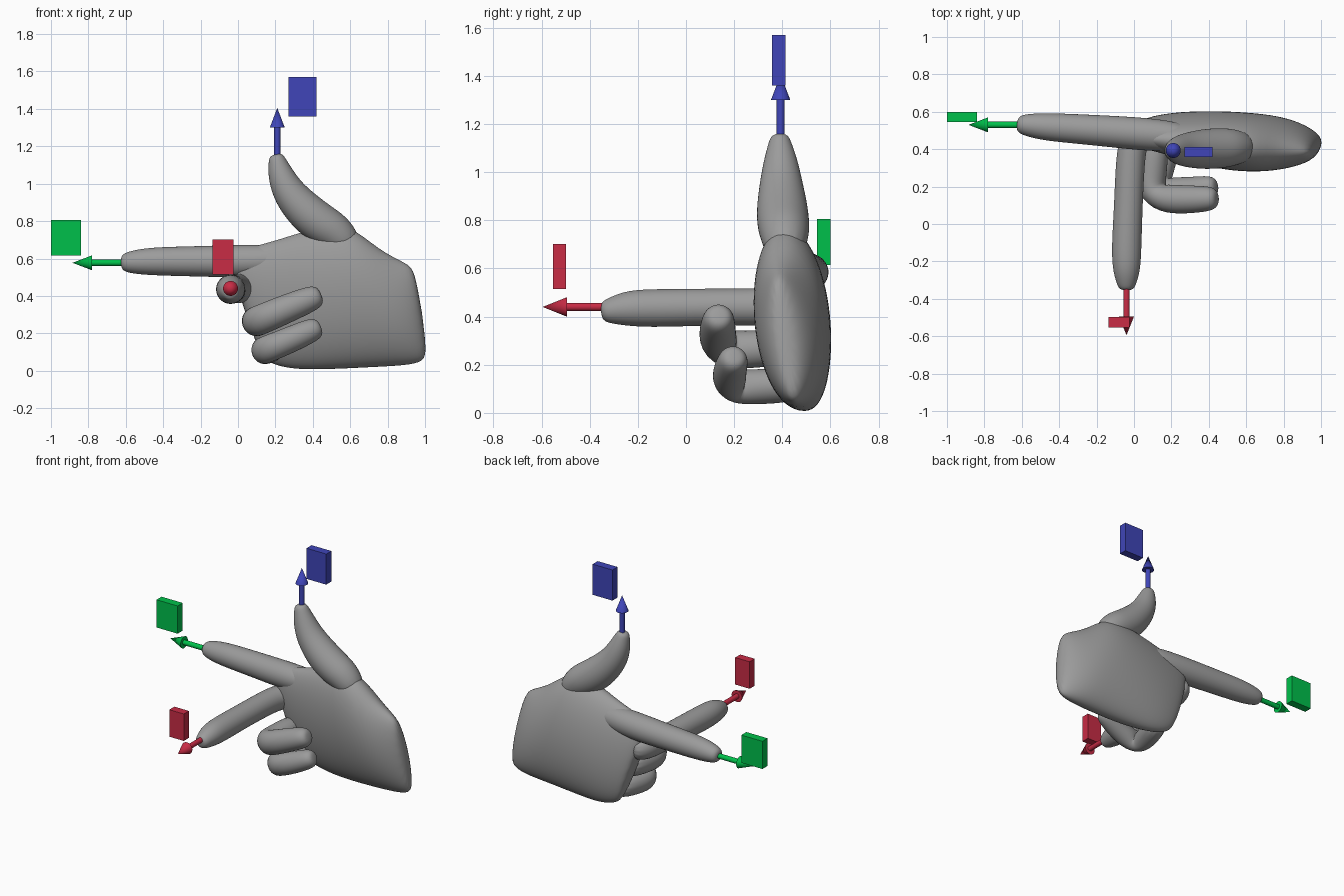
import bpy, bmesh
from math import cos, sin, tau
from mathutils import Vector

if "Cube" in bpy.data.objects:
    bpy.data.objects.remove(bpy.data.objects["Cube"])


def material(name, rgb):
    m = bpy.data.materials.new(name)
    m.use_nodes = True
    m.diffuse_color = (*rgb, 1)
    m.node_tree.nodes["Principled BSDF"].inputs["Base Color"].default_value = (*rgb, 1)
    return m


grey = material("hand grey", (0.33, 0.33, 0.33))
green = material("green", (0.0, 0.53, 0.07))
blue = material("blue", (0.05, 0.06, 0.48))
red = material("red", (0.58, 0.025, 0.06))


def finish(name, bm, mat):
    bmesh.ops.recalc_face_normals(bm, faces=bm.faces)
    mesh = bpy.data.meshes.new(name)
    bm.to_mesh(mesh)
    bm.free()
    mesh.materials.append(mat)
    obj = bpy.data.objects.new(name, mesh)
    bpy.context.collection.objects.link(obj)
    return obj


def loft(name, rings):
    """Skin a row of closed rings, cap both ends and smooth the result."""
    bm = bmesh.new()
    rows = [[bm.verts.new(p) for p in ring] for ring in rings]
    n = len(rows[0])
    for a, b in zip(rows, rows[1:]):
        for i in range(n):
            j = (i + 1) % n
            bm.faces.new((a[i], a[j], b[j], b[i]))
    bm.faces.new(rows[0])
    bm.faces.new(rows[-1])
    for f in bm.faces:
        f.smooth = True
    obj = finish(name, bm, grey)
    obj.modifiers.new("smooth", "SUBSURF").levels = 2
    obj.modifiers["smooth"].render_levels = 2


def finger(name, stations):
    """Round tube through (x, y, z, radius) stations with a rounded tip."""
    pts = [Vector(s[:3]) for s in stations]
    radii = [s[3] for s in stations]
    tip = (pts[-1] - pts[-2]).normalized()
    pts += [pts[-1] + tip * radii[-1] * 0.55, pts[-1] + tip * radii[-1] * 0.8]
    radii += [radii[-1] * 0.8, radii[-1] * 0.45]
    rings, side, last = [], None, None
    for i, (p, r) in enumerate(zip(pts, radii)):
        t = (pts[min(i + 1, len(pts) - 1)] - pts[max(i - 1, 0)]).normalized()
        if side is None:
            side = t.orthogonal().normalized()
        else:
            side = last.rotation_difference(t) @ side
        last = t
        up = t.cross(side)
        rings.append([p + (side * cos(k * tau / 14) + up * sin(k * tau / 14)) * r * 1.03
                      for k in range(14)])
    loft(name, rings)


# Palm: slanted lens sections from knuckles to wrist
# (low x, low z, high x, high z, centre y, half thickness)
sections = [
    (0.11, 0.10, -0.06, 0.60, 0.495, 0.05),
    (0.15, 0.04, 0.0, 0.65, 0.49, 0.085),
    (0.28, 0.00, 0.20, 0.70, 0.48, 0.12),
    (0.48, 0.00, 0.40, 0.77, 0.45, 0.155),
    (0.68, 0.01, 0.59, 0.80, 0.435, 0.16),
    (0.86, 0.02, 0.75, 0.65, 0.43, 0.14),
    (0.975, 0.035, 0.90, 0.58, 0.42, 0.09),
    (1.02, 0.08, 0.95, 0.54, 0.41, 0.035),
]
palm = []
for lx, lz, hx, hz, yc, hy in sections:
    ring = []
    for k in range(18):
        c, s = cos(k * tau / 18), sin(k * tau / 18)
        f = (1 + c) / 2
        ring.append((lx + (hx - lx) * f, yc + hy * s - 0.03 * c, lz + (hz - lz) * f))
    palm.append(ring)
loft("palm", palm)

# Fingers
finger("index_finger", [
    (0.32, 0.46, 0.60, 0.06), (0.18, 0.47, 0.59, 0.085), (0.0, 0.485, 0.585, 0.088),
    (-0.25, 0.505, 0.585, 0.08), (-0.48, 0.52, 0.585, 0.075), (-0.58, 0.53, 0.58, 0.058)])
finger("middle_finger", [
    (0.06, 0.52, 0.44, 0.07), (0.0, 0.46, 0.44, 0.08), (-0.02, 0.35, 0.44, 0.078),
    (-0.03, 0.1, 0.44, 0.076), (-0.04, -0.12, 0.435, 0.08), (-0.04, -0.24, 0.435, 0.075),
    (-0.04, -0.31, 0.425, 0.055)])
finger("ring_finger", [
    (0.12, 0.50, 0.28, 0.07), (0.10, 0.3, 0.265, 0.078), (0.09, 0.18, 0.26, 0.08),
    (0.15, 0.135, 0.285, 0.08), (0.28, 0.13, 0.34, 0.076), (0.395, 0.135, 0.387, 0.068)])
finger("little_finger", [
    (0.20, 0.50, 0.12, 0.07), (0.15, 0.33, 0.11, 0.074), (0.13, 0.22, 0.105, 0.072),
    (0.18, 0.18, 0.125, 0.072), (0.29, 0.18, 0.17, 0.07), (0.395, 0.195, 0.217, 0.064)])
finger("thumb", [
    (0.62, 0.41, 0.64, 0.07), (0.53, 0.41, 0.735, 0.10), (0.46, 0.405, 0.775, 0.108),
    (0.37, 0.40, 0.84, 0.108), (0.27, 0.395, 0.95, 0.09), (0.227, 0.393, 1.05, 0.07),
    (0.21, 0.39, 1.12, 0.048)])


def arrow(name, start, direction, shaft, head, mat):
    """Shaft and cone built along z, then turned to the given direction."""
    bm = bmesh.new()
    for r1, r2, low, length in ((0.017, 0.017, -0.03, shaft + 0.03), (0.04, 0, shaft, head)):
        new = bmesh.ops.create_cone(bm, cap_ends=True, segments=24, radius1=r1,
                                    radius2=r2, depth=length)["verts"]
        bmesh.ops.translate(bm, verts=new, vec=(0, 0, low + length / 2))
    obj = finish(name, bm, mat)
    obj.rotation_mode = "QUATERNION"
    obj.rotation_quaternion = Vector(direction).to_track_quat("Z", "Y")
    obj.location = start
    bpy.ops.object.select_all(action="DESELECT")
    obj.select_set(True)
    bpy.context.view_layer.objects.active = obj
    bpy.ops.object.shade_smooth_by_angle()


def tag(name, centre, size, mat):
    """Plain marker block beside an arrow."""
    bm = bmesh.new()
    bmesh.ops.create_cube(bm, size=1)
    bmesh.ops.scale(bm, verts=bm.verts, vec=size)
    bmesh.ops.translate(bm, verts=bm.verts, vec=centre)
    finish(name, bm, mat)


# Arrows at the fingertips
arrow("index_arrow", (-0.62, 0.53, 0.577), (-1, 0, 0), 0.16, 0.105, green)
arrow("thumb_arrow", (0.21, 0.393, 1.14), (0, 0, 1), 0.16, 0.105, blue)
arrow("middle_arrow", (-0.04, -0.34, 0.44), (0, -1, 0), 0.155, 0.1, red)

# Plain tags beside the arrows
tag("index_tag", (-0.92, 0.572, 0.71), (0.16, 0.055, 0.19), green)
tag("thumb_tag", (0.345, 0.385, 1.465), (0.15, 0.055, 0.21), blue)
tag("middle_tag", (-0.08, -0.525, 0.608), (0.11, 0.055, 0.185), red)
